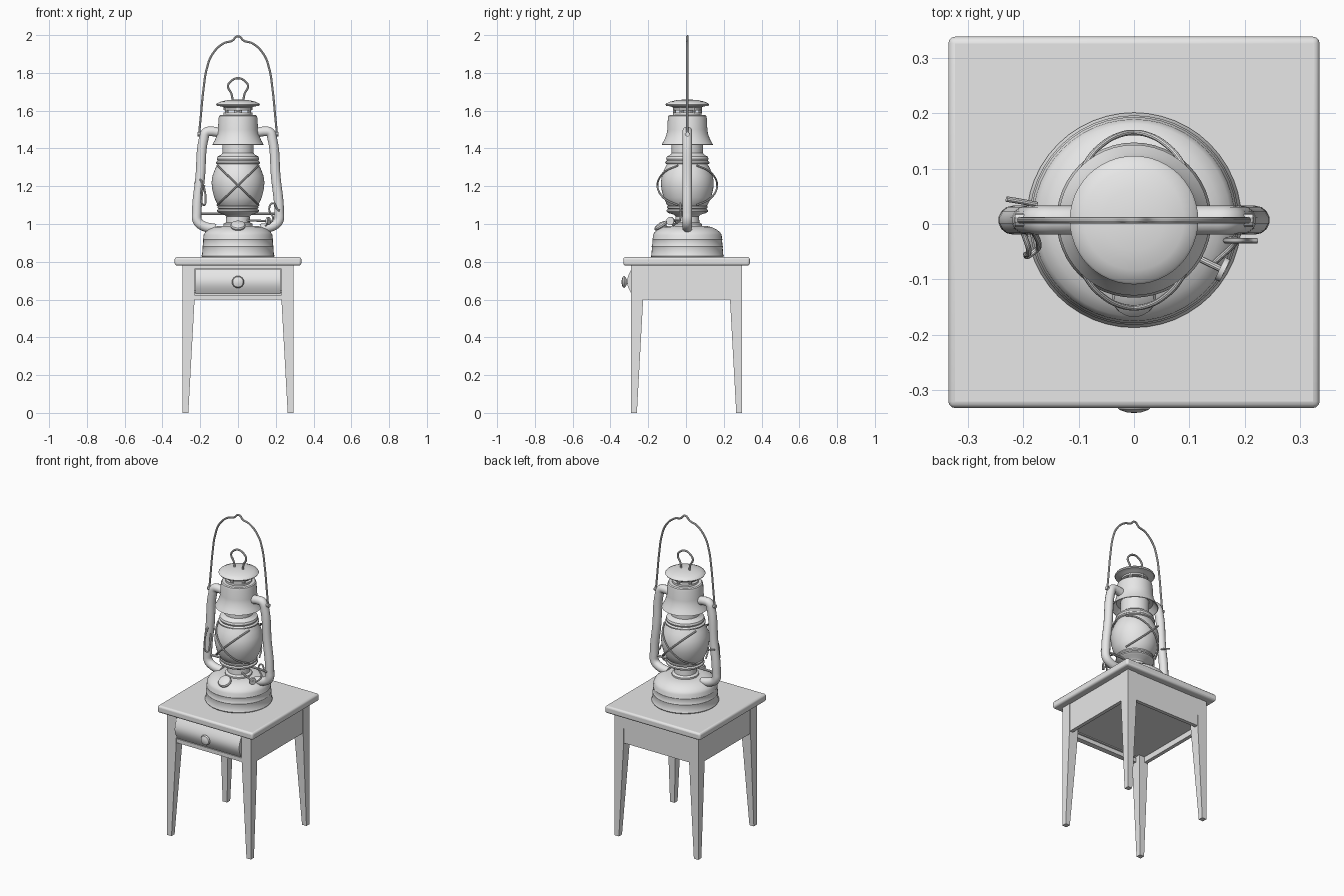
import bpy, bmesh, math
from mathutils import Vector, Matrix

cube = bpy.data.objects.get("Cube")
if cube:
    bpy.data.objects.remove(cube)

grey = bpy.data.materials.new("plain_grey")
grey.use_nodes = True
grey.diffuse_color = (0.8, 0.8, 0.8, 1)
grey.node_tree.nodes["Principled BSDF"].inputs["Base Color"].default_value = (0.8, 0.8, 0.8, 1)

CY = 0.007                      # lantern centre line
smooth_parts = []


def finish(name, bm, smooth=False):
    bmesh.ops.recalc_face_normals(bm, faces=bm.faces)
    mesh = bpy.data.meshes.new(name)
    bm.to_mesh(mesh)
    bm.free()
    ob = bpy.data.objects.new(name, mesh)
    bpy.context.collection.objects.link(ob)
    mesh.materials.append(grey)
    if smooth:
        smooth_parts.append(ob)
    return ob


def box(name, lo, hi, bevel=0):
    lo, hi = Vector(lo), Vector(hi)
    bm = bmesh.new()
    bmesh.ops.create_cube(bm, size=1, matrix=Matrix.Translation((lo + hi) / 2) @ Matrix.Diagonal((*(hi - lo), 1)))
    ob = finish(name, bm, bevel > 0)
    if bevel:
        mod = ob.modifiers.new("rounded_edges", "BEVEL")
        mod.width, mod.segments = bevel, 3
    return ob


def lathe(name, profile, place=None, steps=48):
    """Turn a (radius, height) profile about its z axis."""
    bm = bmesh.new()
    ring = [bm.verts.new((r, 0, z)) for r, z in profile]
    edges = [bm.edges.new(pair) for pair in zip(ring, ring[1:])]
    bmesh.ops.spin(bm, geom=ring + edges, cent=(0, 0, 0), axis=(0, 0, 1), angle=math.tau, steps=steps)
    bmesh.ops.remove_doubles(bm, verts=bm.verts, dist=1e-5)
    bm.transform(place or Matrix.Translation((0, CY, 0)))
    return finish(name, bm, True)


def wire(name, points, radius=0.005, closed=False, curved=True, sides=3):
    """Round wire or tube through the points."""
    curve = bpy.data.curves.new(name, "CURVE")
    curve.dimensions = "3D"
    curve.bevel_depth, curve.bevel_resolution = radius, sides
    curve.resolution_u, curve.use_fill_caps = 8, True
    spline = curve.splines.new("BEZIER")
    spline.bezier_points.add(len(points) - 1)
    for bp, co in zip(spline.bezier_points, points):
        bp.co = co
        bp.handle_left_type = bp.handle_right_type = "AUTO" if curved else "VECTOR"
    spline.use_cyclic_u = closed
    ob = bpy.data.objects.new(name, curve)
    bpy.context.collection.objects.link(ob)
    curve.materials.append(grey)
    bpy.ops.object.select_all(action="DESELECT")
    ob.select_set(True)
    bpy.context.view_layer.objects.active = ob
    bpy.ops.object.convert(target="MESH")
    smooth_parts.append(bpy.context.view_layer.objects.active)


# Table top
box("table_top", (-0.335, -0.332, 0.78), (0.335, 0.338, 0.825), 0.012)

# Legs, tapered on their inner faces only
for sx, side in ((1, "left"), (-1, "right")):
    for sy, end in ((-1, "front"), (1, "back")):
        bm = bmesh.new()
        bmesh.ops.create_cube(bm, size=1)
        for v in bm.verts:
            high = v.co.z > 0
            inner = 0.228 if high else 0.263
            x = 0.294 if v.co.x > 0 else inner
            y = 0.294 if v.co.y > 0 else inner
            v.co = (sx * x, sy * y + 0.003, 0.78 if high else 0)
        # keep the leg square where the apron joins it
        cut = bmesh.ops.bisect_plane(bm, geom=bm.verts[:] + bm.edges[:] + bm.faces[:],
                                     plane_co=(0, 0, 0.6), plane_no=(0, 0, 1))
        for v in cut["geom_cut"]:
            if isinstance(v, bmesh.types.BMVert):
                if abs(v.co.x) < 0.28:
                    v.co.x = sx * 0.23
                if abs(v.co.y - 0.003) < 0.28:
                    v.co.y = sy * 0.23 + 0.003
        finish(f"{end}_{side}_leg", bm)
    a, b = sorted((sx * 0.268, sx * 0.291))
    box(f"{side}_apron", (a, -0.23, 0.6), (b, 0.236, 0.78))

# Back apron, front rails, drawer floor
box("back_apron", (-0.23, 0.271, 0.6), (0.23, 0.294, 0.78))
box("front_upper_rail", (-0.23, -0.288, 0.765), (0.23, -0.255, 0.78))
box("front_lower_rail", (-0.23, -0.288, 0.6), (0.23, -0.255, 0.625))
box("drawer_floor", (-0.268, -0.26, 0.635), (0.268, 0.271, 0.65))

# Bowed drawer front
bm = bmesh.new()
section = [(-0.25, 0.629)]
for i in range(11):
    t = i / 10
    section.append((-0.288 - 0.024 * math.sin(math.pi * t), 0.629 + 0.132 * t))
section.append((-0.25, 0.761))
face = bm.faces.new([bm.verts.new((-0.226, y, z)) for y, z in section])
grown = bmesh.ops.extrude_face_region(bm, geom=[face])
bmesh.ops.translate(bm, vec=(0.452, 0, 0), verts=[g for g in grown["geom"] if isinstance(g, bmesh.types.BMVert)])
finish("drawer_front", bm, True)
lathe("drawer_knob", [(0, 0), (0.016, 0), (0.011, 0.012), (0.024, 0.018), (0.032, 0.026), (0.027, 0.034), (0.013, 0.039), (0, 0.04)],
      Matrix.Translation((0, -0.301, 0.693)) @ Matrix.Rotation(math.pi / 2, 4, "X"), 24)

# Lantern body, bottom to top
lathe("fuel_tank", [(0, 0.825), (0.19, 0.825), (0.194, 0.831), (0.19, 0.839), (0.187, 0.875), (0.189, 0.881), (0.186, 0.888),
                    (0.184, 0.912), (0.186, 0.918), (0.183, 0.925), (0.182, 0.942), (0.174, 0.956),
                    (0.155, 0.971), (0.13, 0.983), (0.1, 0.99), (0, 0.992)])
lathe("burner", [(0.078, 0.985), (0.078, 1.0), (0.064, 1.008), (0.062, 1.04), (0.072, 1.05), (0.1, 1.058), (0.11, 1.066),
                 (0.11, 1.074), (0.102, 1.08), (0.108, 1.086), (0.108, 1.093), (0.098, 1.098), (0, 1.098)])
lathe("glass_globe", [(0.095, 1.09), (0.107, 1.1), (0.126, 1.14), (0.137, 1.185), (0.14, 1.22), (0.135, 1.255),
                      (0.122, 1.29), (0.106, 1.32)])
lathe("globe_collar", [(0.104, 1.315), (0.116, 1.32), (0.117, 1.328), (0.108, 1.335), (0.112, 1.345), (0.108, 1.357),
                       (0.092, 1.365), (0.083, 1.375), (0.083, 1.46)])
lathe("hood", [(0.083, 1.455), (0.105, 1.452), (0.132, 1.418), (0.136, 1.42), (0.122, 1.445), (0.11, 1.475), (0.106, 1.5),
               (0.103, 1.56), (0.1, 1.572), (0.094, 1.577), (0.076, 1.578), (0.076, 1.59), (0, 1.59)])
lathe("vent_column", [(0.022, 1.585), (0.022, 1.63)], steps=16)
lathe("vent_ring", [(0.062, 1.6), (0.076, 1.603), (0.076, 1.613), (0.062, 1.618), (0.062, 1.6)])
lathe("cap", [(0, 1.613), (0.07, 1.613), (0.085, 1.622), (0.112, 1.626), (0.116, 1.632), (0.112, 1.638), (0.09, 1.648),
              (0.055, 1.656), (0, 1.66)])
for i in range(6):
    a = math.tau * (i + 0.5) / 6
    x, y = 0.068 * math.cos(a), CY + 0.068 * math.sin(a)
    wire("vent_post", [(x, y, 1.585), (x, y, 1.62)], 0.009, curved=False)

# Fuel filler cap, tilted forward
lathe("filler_cap", [(0, 0), (0.026, 0), (0.026, 0.022), (0.038, 0.026), (0.04, 0.034), (0.036, 0.042), (0.02, 0.048), (0, 0.05)],
      Matrix.Translation((0, -0.115, 0.963)) @ Matrix.Rotation(math.radians(32), 4, "X"), 24)

# Side tubes, bail pegs, guard wires
for s, side in ((1, "left"), (-1, "right")):
    wire(f"{side}_tube", [(s * x, CY, z) for x, z in (
        (0.09, 1.482), (0.14, 1.49), (0.168, 1.485), (0.182, 1.45), (0.2, 1.25), (0.218, 1.06),
        (0.214, 1.015), (0.185, 0.99), (0.12, 0.975))], 0.026, sides=5)
    wire(f"{side}_bail_peg", [(s * 0.185, CY, 1.475), (s * 0.215, CY, 1.475)], 0.012, curved=False)
for sy, end in ((-1, "front"), (1, "back")):
    for s in (1, -1):
        path = []
        for i in range(9):
            t = i / 4 - 1
            x, z = s * 0.11 * t, 1.205 + 0.105 * t
            r = 0.158 - 0.037 * t * t
            path.append((x, CY + sy * math.sqrt(r * r - x * x), z))
        wire(f"{end}_guard_wire", path)
wire("globe_cross_bar", [(-0.2, CY, 1.055), (0.2, CY, 1.055)], 0.007, curved=False)

# Carrying bail and lifting ring
half = [(0.207, 1.465), (0.198, 1.56), (0.182, 1.72), (0.166, 1.82), (0.135, 1.9), (0.075, 1.957), (0.032, 1.97)]
wire("carrying_bail", [(-x, CY, z) for x, z in half] + [(0, CY, 1.994)] + [(x, CY, z) for x, z in reversed(half)], 0.006)
wire("lifting_ring", [(x, CY, z) for x, z in (
    (-0.028, 1.65), (-0.035, 1.69), (-0.053, 1.73), (-0.035, 1.758), (0, 1.772),
    (0.035, 1.758), (0.053, 1.73), (0.035, 1.69), (0.028, 1.65))], 0.006)

# Globe lever and catch on the right tube
wire("lever_loop", [(-0.2, -0.015, 1.235), (-0.19, -0.045, 1.22), (-0.195, -0.055, 1.16), (-0.18, -0.05, 1.1),
                    (-0.172, -0.04, 1.13), (-0.18, -0.015, 1.2)])
wire("lever_pin", [(-0.23, 0.045, 1.22), (-0.2, 0.04, 1.21), (-0.175, 0.035, 1.2)])

# Wick winder and catch wire on the left
wire("wick_winder", [(0.04, -0.025, 1.02), (0.165, -0.085, 1.015)], 0.006, curved=False)
aim = Vector((0.9, -0.43, 0)).to_track_quat("Z", "Y").to_matrix().to_4x4()
lathe("winder_wheel", [(0, 0), (0.022, 0), (0.022, 0.01), (0, 0.01)], Matrix.Translation((0.155, -0.08, 1.016)) @ aim, 16)
wire("catch_wire", [(0.145, -0.07, 0.99), (0.185, -0.03, 1.03), (0.165, -0.03, 1.08), (0.185, -0.03, 1.11),
                    (0.21, -0.03, 1.075), (0.222, -0.03, 1.07)])

# Smooth shading with sharp creases kept
bpy.ops.object.select_all(action="DESELECT")
for ob in smooth_parts:
    ob.select_set(True)
bpy.context.view_layer.objects.active = smooth_parts[0]
bpy.ops.object.shade_smooth_by_angle(angle=math.radians(35))
